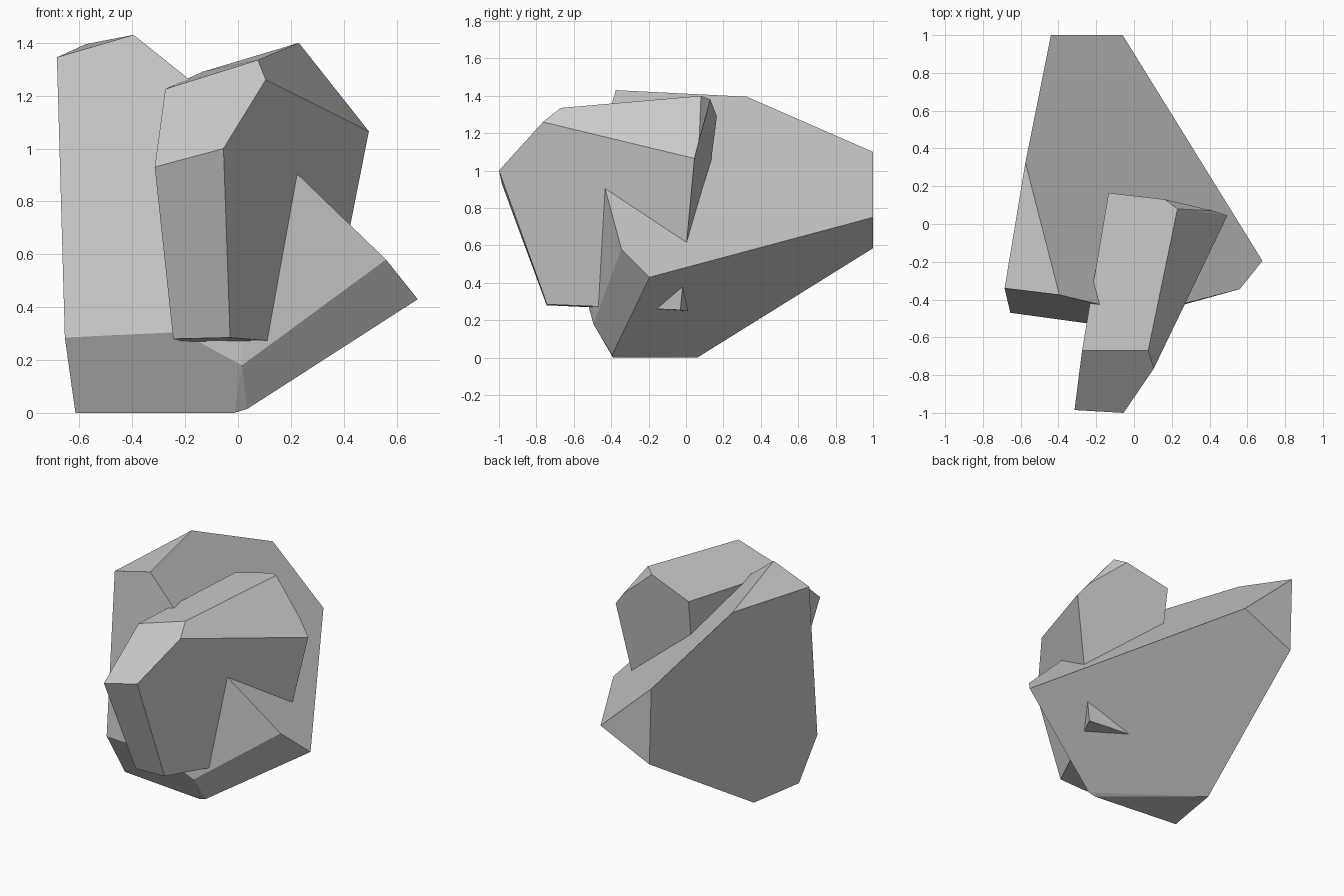
import bpy, bmesh, math


def faceted_rock(name, corners):
    """Flat-faced convex boulder spanned by its corner points."""
    bm = bmesh.new()
    for c in corners:
        bm.verts.new(c)
    bmesh.ops.convex_hull(bm, input=bm.verts[:])
    # merge nearly coplanar triangles into clean facets
    bmesh.ops.dissolve_limit(bm, angle_limit=math.radians(4),
                             verts=bm.verts[:], edges=bm.edges[:])
    bmesh.ops.recalc_face_normals(bm, faces=bm.faces[:])
    mesh = bpy.data.meshes.new(name)
    bm.to_mesh(mesh)
    bm.free()
    obj = bpy.data.objects.new(name, mesh)
    bpy.context.collection.objects.link(obj)
    return obj


# Large leaning boulder at the back
faceted_rock("back_boulder", [
    (-0.685, -0.34, 1.345), (-0.575, 0.325, 1.395), (-0.395, -0.375, 1.43),  # top
    (0.042, -0.48, 1.08), (0.56, -0.345, 0.58), (0.68, -0.195, 0.43),        # right slope
    (-0.44, 1, 1.10), (-0.06, 1, 0.75), (-0.425, 1, 0.585),                  # rear tip
    (-0.655, -0.47, 0.285), (-0.217, -0.53, 0.306), (0.015, -0.495, 0.18),   # front ledge
    (-0.615, -0.33, 0), (-0.55, 0.06, 0), (-0.015, -0.39, 0), (0.035, -0.395, 0.015),  # base
])

# Smaller upright boulder sunk into its front
faceted_rock("front_boulder", [
    (-0.055, -1, 1.0), (-0.315, -0.985, 0.93),                               # nose
    (0.105, -0.765, 1.26), (0.075, -0.67, 1.335), (-0.275, -0.67, 1.225),    # brow
    (0.23, 0.08, 1.40), (0.165, 0.13, 1.38), (-0.135, 0.165, 1.29),          # top rear
    (0.42, 0.07, 1.16), (0.495, 0.045, 1.065),                               # right shoulder
    (-0.03, -0.743, 0.285), (-0.245, -0.745, 0.28),                          # underside front
    (-0.109, 0.03, 0.245), (0.335, -0.03, 0.255),                            # underside rear
])
